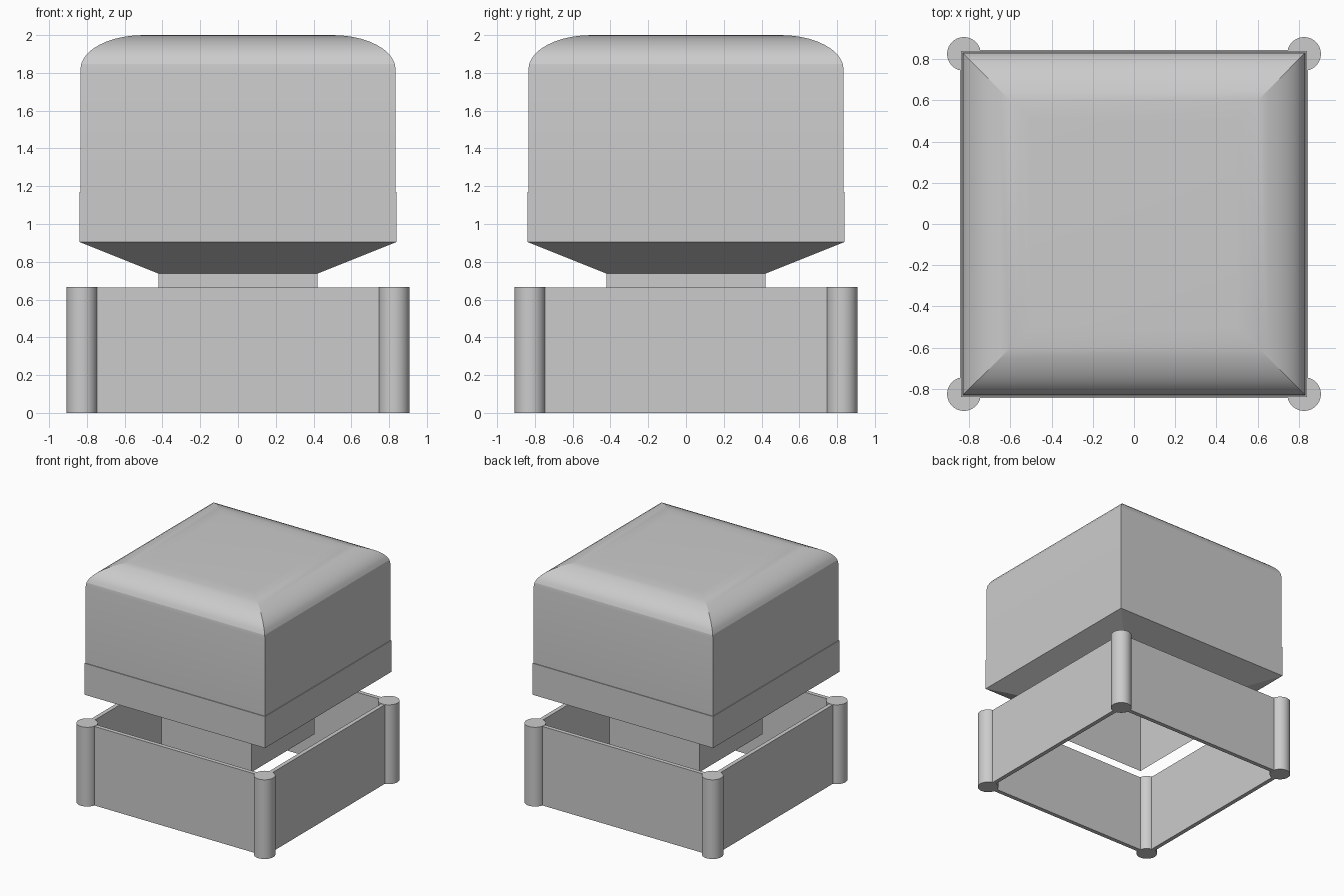
import bpy
import bmesh
import math

if "Cube" in bpy.data.objects:
    bpy.data.objects.remove(bpy.data.objects["Cube"])


def square_loft(name, rings, cap_top=False, closed=False, smooth=False):
    """Skin square rings given as (half_width, z)."""
    bm = bmesh.new()
    loops = [[bm.verts.new((sx * w, sy * w, z))
              for sx, sy in ((-1, -1), (1, -1), (1, 1), (-1, 1))]
             for w, z in rings]
    pairs = list(zip(loops, loops[1:]))
    if closed:
        pairs.append((loops[-1], loops[0]))
    for a, b in pairs:
        for i in range(4):
            j = (i + 1) % 4
            bm.faces.new((a[i], a[j], b[j], b[i]))
    if cap_top:
        bm.faces.new(loops[-1])
    mesh = bpy.data.meshes.new(name)
    bm.to_mesh(mesh)
    bm.free()
    obj = bpy.data.objects.new(name, mesh)
    bpy.context.collection.objects.link(obj)
    if smooth:
        shade(obj, 15)
    return obj


def shade(obj, angle):
    bpy.ops.object.select_all(action='DESELECT')
    obj.select_set(True)
    bpy.context.view_layer.objects.active = obj
    bpy.ops.object.shade_smooth_by_angle(angle=math.radians(angle))


# Open square enclosure with thin walls
square_loft("base_walls",
            [(0.845, 0), (0.845, 0.665), (0.81, 0.665), (0.81, 0)], closed=True)

# Round posts at the four corners
for sx in (-1, 1):
    for sy in (-1, 1):
        bpy.ops.mesh.primitive_cylinder_add(
            vertices=32, radius=0.082, depth=0.667,
            location=(sx * 0.826, sy * 0.826, 0.3335))
        post = bpy.context.object
        post.name = "corner_post"
        shade(post, 30)

# Hollow square stem, open underneath
square_loft("stem", [(0.42, 0.43), (0.42, 1.17)], cap_top=True)

# Flared underside, lower band, body and softly rounded top
profile = [(0.42, 0.737), (0.84, 0.905), (0.84, 1.17), (0.834, 1.17)]
steps = 10
for i in range(steps + 1):
    t = math.pi / 2 * i / steps
    profile.append((0.5 + 0.334 * math.cos(t), 1.82 + 0.18 * math.sin(t)))
square_loft("head", profile, cap_top=True, smooth=True)
